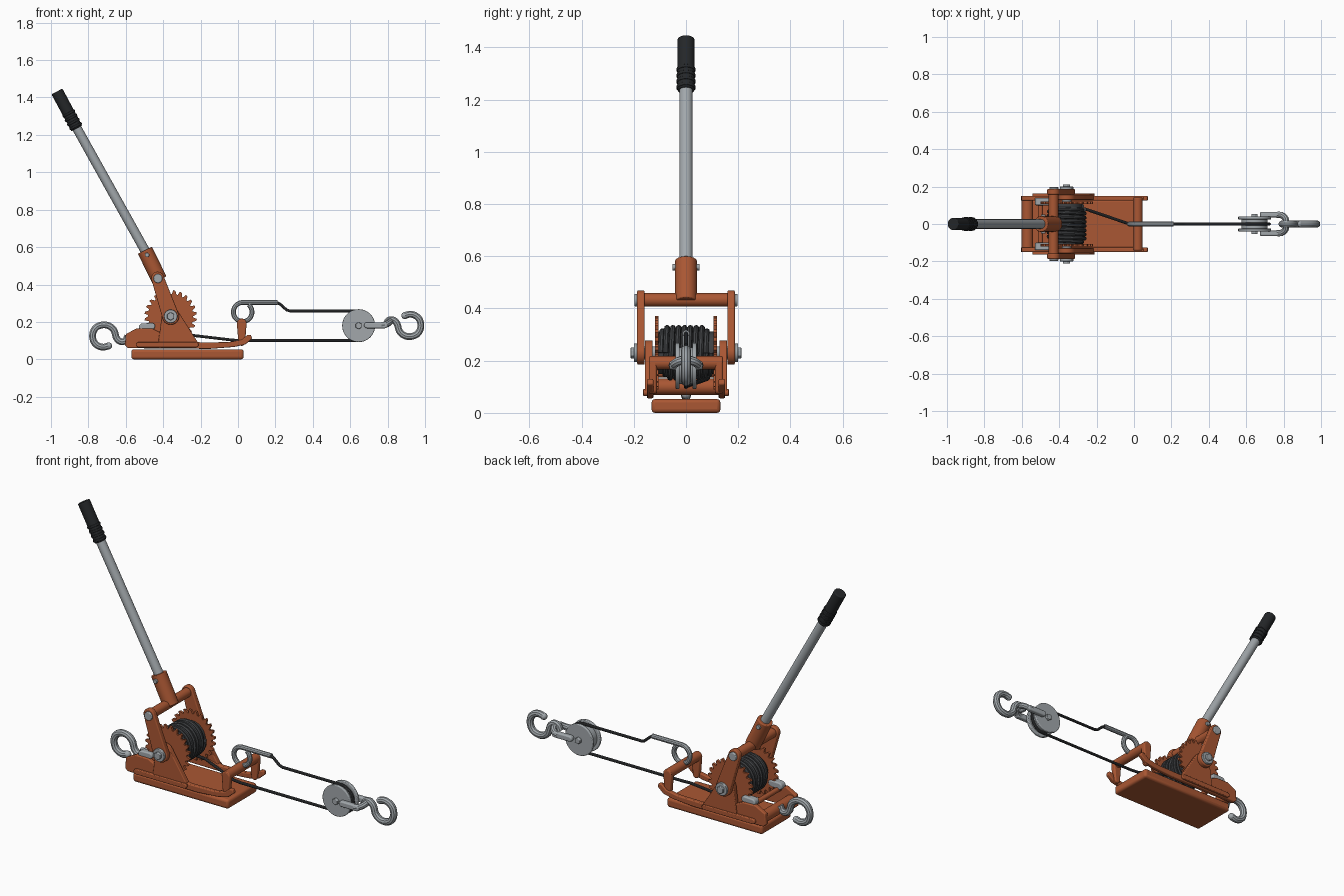
import bpy, bmesh
from math import sin, cos, pi, radians
from mathutils import Vector, geometry

if "Cube" in bpy.data.objects:
    bpy.data.objects.remove(bpy.data.objects["Cube"])

def material(name, rgb):
    m = bpy.data.materials.new(name)
    m.diffuse_color = (*rgb, 1)
    m.use_nodes = True
    m.node_tree.nodes["Principled BSDF"].inputs["Base Color"].default_value = m.diffuse_color
    return m

ORANGE = material("orange_paint", (0.40, 0.095, 0.033))
BLACK = material("black_rubber", (0.018, 0.02, 0.022))
WIRE = material("dark_wire", (0.05, 0.053, 0.057))
STEEL = material("steel", (0.36, 0.39, 0.41))

def finish(ob, mat, bevel=0.0):
    ob.data.materials.clear()
    ob.data.materials.append(mat)
    if bevel:
        m = ob.modifiers.new("bevel", 'BEVEL')
        m.width, m.segments, m.limit_method = bevel, 3, 'ANGLE'
        m.angle_limit = radians(40)
    bpy.ops.object.select_all(action='DESELECT')
    ob.select_set(True)
    bpy.context.view_layer.objects.active = ob
    bpy.ops.object.shade_smooth_by_angle(angle=radians(35))
    return ob

def cyl(name, p, q, r, mat, bevel=0.0, n=32):
    p, q = Vector(p), Vector(q)
    bpy.ops.mesh.primitive_cylinder_add(vertices=n, radius=r, depth=(q - p).length, location=(p + q) / 2)
    ob = bpy.context.object
    ob.name = name
    ob.rotation_euler = (q - p).to_track_quat('Z', 'Y').to_euler()
    return finish(ob, mat, bevel)

def plate(name, pts, y0, y1, mat, bevel=0.0):
    """Extrude an x-z outline between two y values."""
    bm = bmesh.new()
    y0, y1 = min(y0, y1), max(y0, y1)
    f = bm.faces.new([bm.verts.new((x, y0, z)) for x, z in pts])
    r = bmesh.ops.extrude_face_region(bm, geom=[f])
    for v in r["geom"]:
        if isinstance(v, bmesh.types.BMVert):
            v.co.y = y1
    bmesh.ops.recalc_face_normals(bm, faces=bm.faces)
    me = bpy.data.meshes.new(name)
    bm.to_mesh(me)
    bm.free()
    ob = bpy.data.objects.new(name, me)
    bpy.context.collection.objects.link(ob)
    return finish(ob, mat, bevel)

def hull(circles):
    """Rounded outline around circles given as x, z, radius."""
    pts = [(x + r * cos(a * pi / 12), z + r * sin(a * pi / 12)) for x, z, r in circles for a in range(24)]
    return [pts[i] for i in geometry.convex_hull_2d(pts)]

def smooth(pts, n=6):
    """Catmull-Rom path through the points."""
    p = [Vector(v) for v in pts]
    p = [2 * p[0] - p[1]] + p + [2 * p[-1] - p[-2]]
    out = []
    for a, b, c, d in zip(p, p[1:], p[2:], p[3:]):
        for i in range(n):
            t = i / n
            out.append(0.5 * (2 * b + (c - a) * t + (2 * a - 5 * b + 4 * c - d) * t * t
                              + (3 * b - a - 3 * c + d) * t ** 3))
    return out + [p[-2]]

def tube(name, pts, r, mat, res=3):
    cu = bpy.data.curves.new(name, 'CURVE')
    cu.dimensions = '3D'
    cu.bevel_depth, cu.bevel_resolution, cu.use_fill_caps = r, res, True
    sp = cu.splines.new('POLY')
    sp.points.add(len(pts) - 1)
    for q, v in zip(sp.points, pts):
        q.co = (*v, 1)
    ob = bpy.data.objects.new(name, cu)
    bpy.context.collection.objects.link(ob)
    bpy.ops.object.select_all(action='DESELECT')
    ob.select_set(True)
    bpy.context.view_layer.objects.active = ob
    bpy.ops.object.convert(target='MESH')
    return finish(bpy.context.object, mat)

AX, AZ = -0.36, 0.23          # drum axle

# base foot
plate("base_foot", [(-0.57, 0), (0.03, 0), (0.03, 0.053), (-0.57, 0.053)], -0.132, 0.132, ORANGE, 0.014)

# toothed ratchet outline
teeth = 24
gear = []
for i in range(teeth):
    for da, r in ((0, 0.120), (0.30, 0.138), (0.62, 0.141), (0.80, 0.120)):
        a = 2 * pi * (i + da) / teeth
        gear.append((AX + r * cos(a), AZ + r * sin(a)))

rail = [(-0.605, 0.075), (-0.59, 0.06), (-0.15, 0.056), (-0.02, 0.066), (0.04, 0.08), (0.075, 0.11),
        (0.07, 0.13), (0.05, 0.13), (0.02, 0.105), (-0.05, 0.092), (-0.2, 0.09), (-0.42, 0.145),
        (-0.46, 0.165), (-0.54, 0.166), (-0.6, 0.135)]

# parts repeated on both sides
for s, side in ((-1, "front"), (1, "back")):
    plate(side + "_frame_rail", rail, s * 0.125, s * 0.15, ORANGE, 0.005)
    plate(side + "_frame_foot", hull([(-0.53, 0.078, 0.014), (-0.225, 0.078, 0.014)]),
          s * 0.145, s * 0.164, ORANGE, 0.004)
    plate(side + "_axle_bracket", hull([(AX, AZ, 0.048), (-0.415, 0.085, 0.012), (-0.225, 0.085, 0.012)]),
          s * 0.128, s * 0.157, ORANGE, 0.004)
    plate(side + "_ratchet_wheel", gear, s * 0.106, s * 0.119, ORANGE)
    plate(side + "_lever_arm", hull([(-0.43, 0.435, 0.034), (AX, AZ, 0.045)]), s * 0.158, s * 0.187, ORANGE, 0.005)
    cyl(side + "_axle_washer", (AX, s * 0.185, AZ), (AX, s * 0.2, AZ), 0.036, STEEL, 0.003)
    cyl(side + "_axle_nut", (AX, s * 0.198, AZ), (AX, s * 0.212, AZ), 0.022, STEEL, 0.003, 6)
    cyl(side + "_lever_bolt", (-0.428, s * 0.18, 0.432), (-0.428, s * 0.198, 0.432), 0.024, STEEL, 0.004)
    plate(side + "_front_post", hull([(0.02, 0.19, 0.026), (0.02, 0.09, 0.018)]), s * 0.112, s * 0.142, ORANGE, 0.007)
    plate(side + "_pawl", hull([(-0.51, 0.172, 0.02), (-0.46, 0.177, 0.017)]), s * 0.1, s * 0.14, STEEL, 0.006)
    # pulley cheek, pin head and shackle arm
    cyl(side + "_pulley_cheek", (0.645, s * 0.024, 0.18), (0.645, s * 0.04, 0.18), 0.088, STEEL, 0.004, 48)
    cyl(side + "_pulley_pin", (0.645, s * 0.038, 0.18), (0.645, s * 0.054, 0.18), 0.019, STEEL, 0.003, 6)
    plate(side + "_shackle_tab", hull([(0.69, 0.182, 0.016), (0.785, 0.182, 0.016)]), s * 0.036, s * 0.064, STEEL, 0.007)
    tube(side + "_shackle_bend", smooth([(0.765, s * 0.05, 0.182), (0.79, s * 0.046, 0.186),
         (0.81, s * 0.03, 0.197), (0.815, 0, 0.205)]), 0.017, STEEL)

# cross members
cyl("axle", (AX, -0.19, AZ), (AX, 0.19, AZ), 0.025, STEEL)
cyl("front_crossbar", (0.02, -0.14, 0.192), (0.02, 0.14, 0.192), 0.026, ORANGE, 0.004)
cyl("rear_crossbar", (-0.57, -0.148, 0.1), (-0.57, 0.148, 0.1), 0.031, ORANGE, 0.005)
cyl("pawl_rod", (-0.5, -0.14, 0.15), (-0.5, 0.14, 0.15), 0.014, ORANGE)
cyl("lever_crossbar", (-0.43, -0.175, 0.433), (-0.43, 0.175, 0.433), 0.026, ORANGE)

# handle socket, tube and grip
A, B = Vector((-0.42, 0, 0.425)), Vector((-0.968, 0, 1.432))
S, G = Vector((-0.498, 0, 0.583)), Vector((-0.862, 0, 1.235))
cyl("handle_socket", A, S, 0.042, ORANGE, 0.004)
cyl("socket_pin", (-0.486, -0.052, 0.558), (-0.486, 0.052, 0.558), 0.012, STEEL, 0.002)
cyl("handle_tube", S - (G - S) * 0.1, G.lerp(B, 0.2), 0.0255, STEEL)
cyl("handle_grip", G, B, 0.033, BLACK, 0.005)
for i in range(4):
    cyl("grip_ridge_%d" % i, G.lerp(B, 0.03 + i * 0.115), G.lerp(B, 0.085 + i * 0.115), 0.0365, BLACK, 0.003)

# drum with two wound layers of cable
cyl("drum_core", (AX, -0.107, AZ), (AX, 0.107, AZ), 0.082, WIRE)

def coil(name, r, half, turns):
    n = turns * 28
    tube(name, [(AX + r * cos(2 * pi * i / 28), -half + 2 * half * i / n, AZ + r * sin(2 * pi * i / 28))
                for i in range(n + 1)], 0.011, WIRE, 2)

coil("inner_cable_layer", 0.083, 0.096, 9)
coil("outer_cable_layer", 0.096, 0.078, 7)

# running cable: drum, lower run, around pulley, upper run, hook end
px, pz, pr = 0.645, 0.179, 0.079
run = [(-0.36, 0.085, 0.135), (-0.26, 0.08, 0.13), (-0.03, 0.002, 0.103), (0.02, 0, 0.1), (px, 0, pz - pr)]
run += [(px + pr * sin(a * pi / 12), 0, pz - pr * cos(a * pi / 12)) for a in range(1, 12)]
run += [(px, 0, pz + pr), (0.28, 0, 0.258), (0.26, 0, 0.264), (0.225, 0, 0.295), (0.205, 0, 0.305), (0.15, 0, 0.305)]
tube("cable", run, 0.008, WIRE)

# pulley sheave
cyl("pulley_sheave", (px, -0.026, 0.18), (px, 0.026, 0.18), 0.07, STEEL, 0, 48)

# cable end hook resting on the front crossbar
loop = [(0.025 + 0.05 * cos(radians(a)), 0, 0.253 + 0.051 * sin(radians(a))) for a in range(95, 415, 15)]
tube("cable_hook", [(0.21, 0, 0.304), (0.06, 0, 0.304)] + loop, 0.0135, STEEL)

# end hooks: the rear one is the front one turned half round
hook = [(-0.13, 0.0), (-0.117, 0.026), (-0.092, 0.03), (-0.07, 0.01), (-0.057, -0.03), (-0.03, -0.054),
        (0.005, -0.059), (0.04, -0.044), (0.057, -0.01), (0.052, 0.028), (0.03, 0.052), (0, 0.06), (-0.028, 0.053)]
for name, cx, cz, s in (("pulley_end_hook", 0.92, 0.181, 1), ("frame_end_hook", -0.72, 0.125, -1)):
    tube(name, smooth([(cx + s * x, 0, cz + s * z) for x, z in hook], 5), 0.019, STEEL)
    x, z = cx + s * hook[-1][0], cz + s * hook[-1][1]
    bpy.ops.mesh.primitive_uv_sphere_add(segments=16, ring_count=8, radius=0.019, location=(x, 0, z))
    bpy.context.object.name = name + "_tip"
    finish(bpy.context.object, STEEL)
